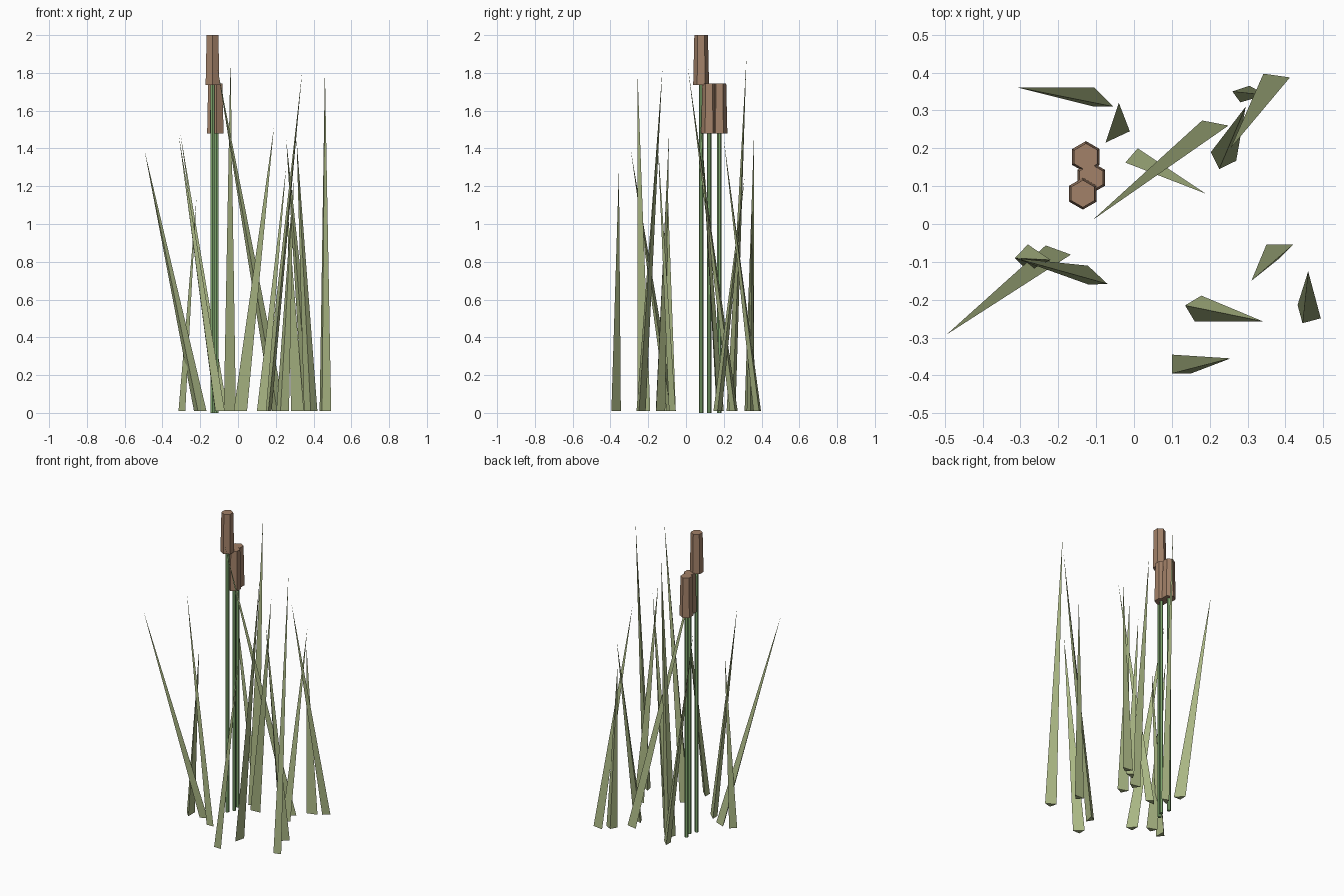
import bpy, bmesh
from math import cos, sin, radians

if "Cube" in bpy.data.objects:
    bpy.data.objects.remove(bpy.data.objects["Cube"])


def material(name, rgb):
    m = bpy.data.materials.new(name)
    m.diffuse_color = (*rgb, 1)
    m.use_nodes = True
    m.node_tree.nodes["Principled BSDF"].inputs["Base Color"].default_value = m.diffuse_color
    return m


leaf_mat = material("leaf_green", (0.40, 0.47, 0.23))
stem_mat = material("stem_green", (0.22, 0.40, 0.16))
head_mat = material("seed_brown", (0.36, 0.22, 0.14))


def add_object(name, bm, mat):
    bmesh.ops.recalc_face_normals(bm, faces=bm.faces)
    me = bpy.data.meshes.new(name)
    bm.to_mesh(me)
    bm.free()
    me.materials.append(mat)
    ob = bpy.data.objects.new(name, me)
    bpy.context.collection.objects.link(ob)


def blade(name, x, y, angle, tip, leg=0.05):
    """Three-sided spike on a right-angled base; (x, y) is the square corner."""
    bm = bmesh.new()
    a, b = radians(angle), radians(angle + 90)
    base = [bm.verts.new(p) for p in (
        (x, y, 0.01),
        (x + leg * cos(a), y + leg * sin(a), 0.01),
        (x + leg * cos(b), y + leg * sin(b), 0.01))]
    top = bm.verts.new(tip)
    bm.faces.new(base)
    for i in range(3):
        bm.faces.new((base[i], base[(i + 1) % 3], top))
    add_object(name, bm, leaf_mat)


def hex_prism(name, x, y, z0, z1, r0, r1, mat):
    """Six-sided tapered prism with points towards +y and -y."""
    bm = bmesh.new()
    rings = [[bm.verts.new((x + r * sin(radians(60 * i)), y + r * cos(radians(60 * i)), z))
              for i in range(6)] for r, z in ((r0, z0), (r1, z1))]
    for ring in rings:
        bm.faces.new(ring)
    for i in range(6):
        j = (i + 1) % 6
        bm.faces.new((rings[0][i], rings[0][j], rings[1][j], rings[1][i]))
    add_object(name, bm, mat)


# Reed leaves: base corner x, y, base rotation, tip
leaves = [
    (-0.105, 0.31, 0, (-0.305, 0.36, 1.48)),
    (-0.058, 0.262, 250, (-0.04, 0.32, 1.88)),
    (0.208, 0.232, 34, (-0.11, 0.01, 1.83)),
    (0.01, 0.20, 229, (0.19, 0.08, 1.51)),
    (0.372, 0.357, 37, (0.255, 0.20, 1.45)),
    (0.225, 0.145, 26, (0.295, 0.31, 1.25)),
    (0.305, 0.365, 241, (0.26, 0.35, 1.12)),
    (0.385, -0.09, 45, (0.31, -0.15, 1.45)),
    (0.10, -0.395, 0, (0.255, -0.355, 1.30)),
    (0.135, -0.215, 301, (0.34, -0.257, 1.81)),
    (0.445, -0.262, 15, (0.46, -0.125, 1.82)),
    (-0.212, -0.102, 25, (-0.495, -0.292, 1.39)),
    (-0.12, -0.16, 2, (-0.315, -0.09, 1.48)),
    (-0.315, -0.09, 316, (-0.22, -0.095, 1.14)),
]
for n, (x, y, ang, tip) in enumerate(leaves, 1):
    blade(f"leaf_{n}", x, y, ang, tip)

# Stems with brown seed heads: x, y, head bottom
for n, (x, y, z) in enumerate([(-0.135, 0.08, 1.737), (-0.113, 0.122, 1.48),
                               (-0.127, 0.177, 1.48)], 1):
    hex_prism(f"stem_{n}", x, y, 0, z, 0.012, 0.012, stem_mat)
    hex_prism(f"seed_head_{n}", x, y, z, z + 0.263, 0.042, 0.036, head_mat)
